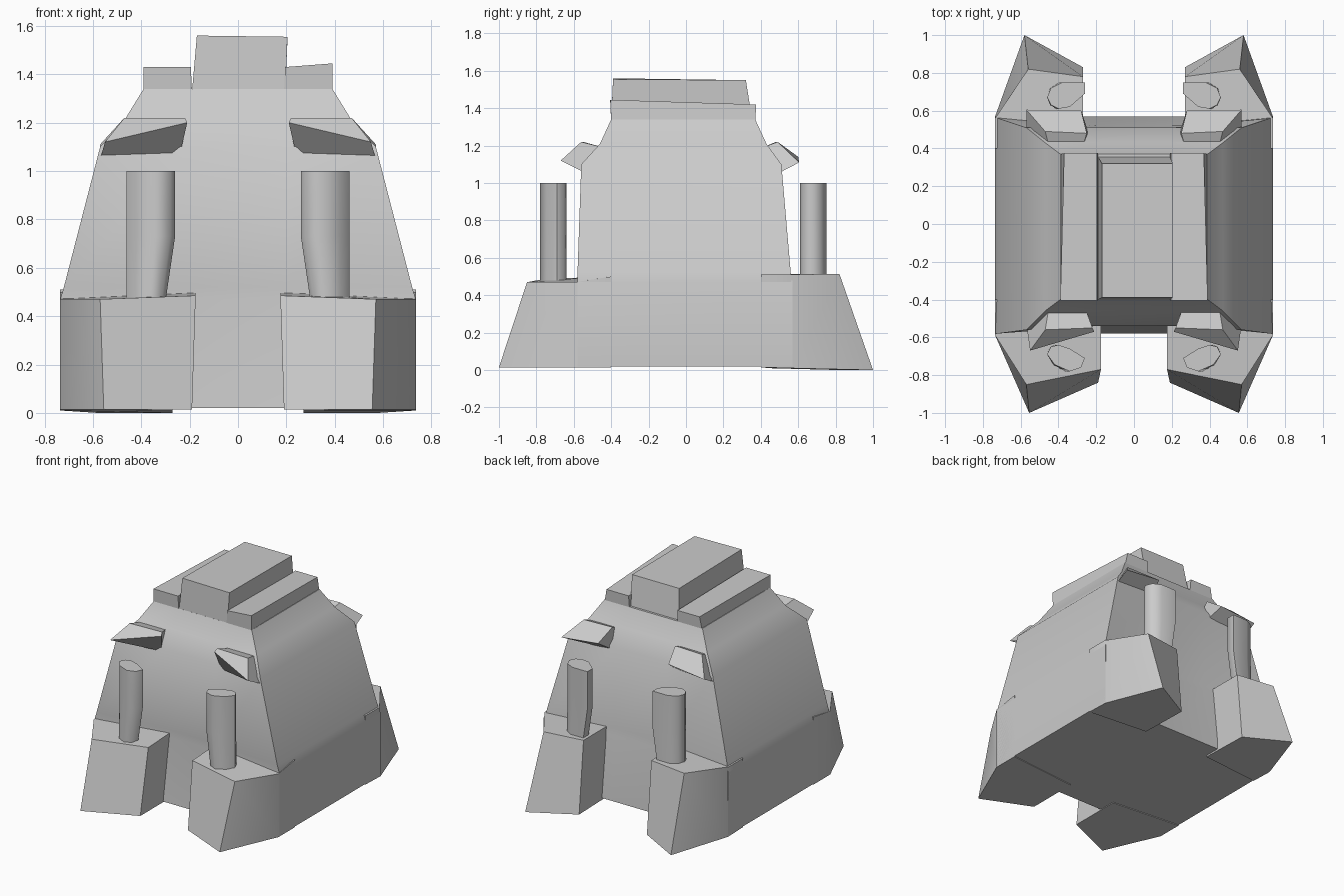
import bpy, bmesh


def make_object(name, bm, angle):
    bmesh.ops.recalc_face_normals(bm, faces=bm.faces)
    mesh = bpy.data.meshes.new(name)
    bm.to_mesh(mesh)
    bm.free()
    obj = bpy.data.objects.new(name, mesh)
    bpy.context.collection.objects.link(obj)
    bpy.ops.object.select_all(action='DESELECT')
    obj.select_set(True)
    bpy.context.view_layer.objects.active = obj
    bpy.ops.object.shade_smooth_by_angle(angle=angle)
    return obj


def loft(name, rings, sx=1, angle=0.75):
    """Skin a stack of equal-sized rings, optionally mirrored in x, and cap both ends."""
    bm = bmesh.new()
    rows = [[bm.verts.new((sx * x, y, z)) for x, y, z in ring] for ring in rings]
    n = len(rows[0])
    for a, b in zip(rows, rows[1:]):
        for i in range(n):
            j = (i + 1) % n
            bm.faces.new((a[i], a[j], b[j], b[i]))
    bm.faces.new(rows[0])
    bm.faces.new(rows[-1])
    return make_object(name, bm, angle)


def level(pts, z):
    return [(x, y, z) for x, y in pts]


def body_ring(z, x, front, front_mid, back, back_mid, m=0.2):
    return level([(-x, front), (-m, front_mid), (m, front_mid), (x, front),
                  (x, back), (m, back_mid), (-m, back_mid), (-x, back)], z)


# Hull: broad base, leaning walls and sloped roof
loft("hull", [
    body_ring(0.02, 0.735, -0.58, -0.58, 0.57, 0.57),
    body_ring(0.47, 0.735, -0.58, -0.53, 0.57, 0.52),
    body_ring(0.52, 0.72, -0.58, -0.53, 0.56, 0.51),
    body_ring(1.10, 0.57, -0.56, -0.54, 0.51, 0.51),
    body_ring(1.21, 0.47, -0.46, -0.46, 0.43, 0.43),
    body_ring(1.34, 0.39, -0.40, -0.40, 0.37, 0.37),
])

# Roof slabs: two low side rails and the taller centre hatch
for side, sx, top in (("left", -1, 1.43), ("right", 1, 1.445)):
    loft(side + "_roof_rail", [
        level([(0.19, -0.40), (0.39, -0.40), (0.39, 0.37), (0.19, 0.37)], 1.32),
        [(0.195, -0.405, 1.43), (0.39, -0.405, top),
         (0.37, 0.375, 1.42), (0.195, 0.375, 1.42)]], sx, 0.5)
loft("roof_hatch", [
    level([(-0.19, -0.40), (0.195, -0.40), (0.195, 0.355), (-0.19, 0.355)], 1.33),
    [(-0.17, -0.39, 1.56), (0.205, -0.39, 1.555),
     (0.205, 0.32, 1.55), (-0.17, 0.32, 1.55)]], 1, 0.5)

front_post = [(0.46, -0.69), (0.44, -0.65), (0.40, -0.64), (0.34, -0.66),
              (0.26, -0.71), (0.28, -0.76), (0.34, -0.78), (0.42, -0.745)]
back_post = [(0.46, 0.67), (0.44, 0.72), (0.38, 0.75), (0.26, 0.75),
             (0.26, 0.69), (0.34, 0.62), (0.40, 0.61), (0.44, 0.63)]


def post(name, section, sx):
    foot = [(0.30 + (x - 0.26) * 0.8, y) for x, y in section]
    loft(name, [level(foot, 0.46), level(section, 0.73), level(section, 1.0)], sx, 0.9)


for side, sx in (("left", -1), ("right", 1)):
    # Splayed corner feet
    loft(side + "_front_foot", [
        level([(0.735, -0.40), (0.735, -0.59), (0.555, -1.0),
               (0.19, -0.84), (0.19, -0.45)], 0.015),
        [(0.735, -0.40, 0.50), (0.735, -0.59, 0.47), (0.57, -0.85, 0.47),
         (0.175, -0.77, 0.485), (0.175, -0.45, 0.50)]], sx, 0.85)
    loft(side + "_back_foot", [
        [(0.735, 0.40, 0.015), (0.735, 0.57, 0.01), (0.58, 1.0, 0),
         (0.27, 0.83, 0), (0.27, 0.45, 0.01)],
        [(0.735, 0.40, 0.51), (0.735, 0.56, 0.51), (0.56, 0.82, 0.515),
         (0.27, 0.78, 0.515), (0.27, 0.45, 0.515)]], sx, 0.85)

    # Upright posts standing on the feet
    post(side + "_front_post", front_post, sx)
    post(side + "_back_post", back_post, sx)

    # Angled brow fins beneath the roof
    loft(side + "_front_brow", [
        [(0.24, -0.53, 1.07), (0.21, -0.57, 1.20), (0.22, -0.55, 1.22), (0.26, -0.44, 1.19)],
        [(0.57, -0.53, 1.05), (0.55, -0.67, 1.12), (0.47, -0.56, 1.22), (0.45, -0.44, 1.19)]],
        sx, 0.5)
    loft(side + "_back_brow", [
        [(0.24, 0.48, 1.06), (0.28, 0.60, 1.14), (0.25, 0.48, 1.22), (0.27, 0.41, 1.19)],
        [(0.57, 0.49, 1.05), (0.57, 0.605, 1.11), (0.47, 0.49, 1.22), (0.45, 0.41, 1.19)]],
        sx, 0.5)
